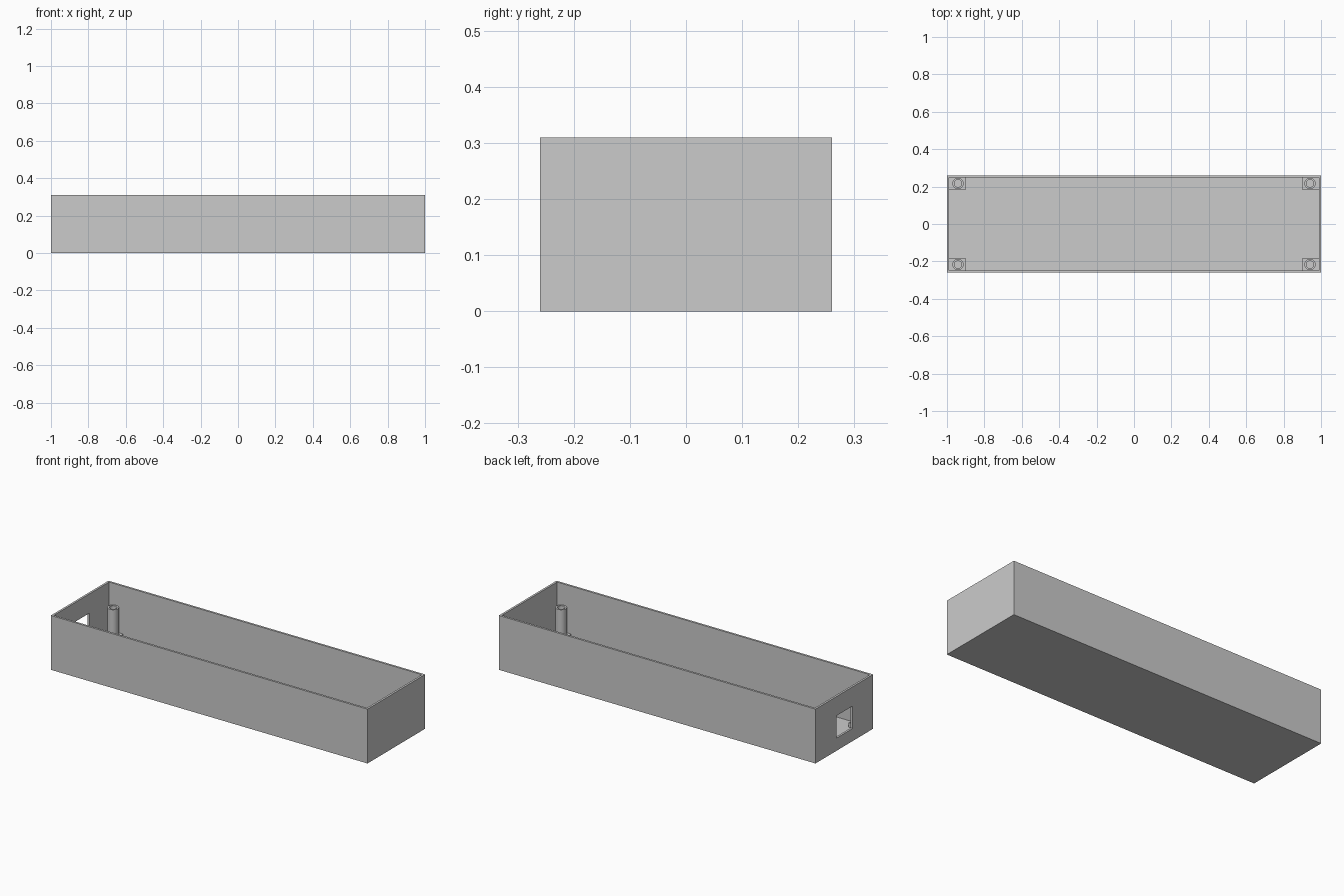
import bpy
import bmesh
from mathutils import Matrix, Vector

LENGTH, WIDTH, HEIGHT = 2.0, 0.52, 0.31
WALL, FLOOR = 0.012, 0.012
PAD_TOP, POST_TOP = 0.037, 0.19

default = bpy.data.objects.get("Cube")
if default:
    bpy.data.objects.remove(default, do_unlink=True)

grey = bpy.data.materials.new("light grey plastic")
grey.use_nodes = True
colour = (0.6, 0.6, 0.6, 1)
grey.diffuse_color = colour
grey.node_tree.nodes["Principled BSDF"].inputs["Base Color"].default_value = colour


def add_object(name, bm):
    bmesh.ops.recalc_face_normals(bm, faces=bm.faces)
    mesh = bpy.data.meshes.new(name)
    bm.to_mesh(mesh)
    bm.free()
    mesh.materials.append(grey)
    obj = bpy.data.objects.new(name, mesh)
    bpy.context.collection.objects.link(obj)
    return obj


def box(name, low, high):
    low, high = Vector(low), Vector(high)
    bm = bmesh.new()
    matrix = Matrix.Translation((low + high) / 2) @ Matrix.Diagonal((*(high - low), 1))
    bmesh.ops.create_cube(bm, size=1, matrix=matrix)
    return add_object(name, bm)


def tube(name, x, y, bottom, top, outer, inner, sides=24):
    bm = bmesh.new()
    rings = []
    for radius, z in ((outer, bottom), (outer, top), (inner, top), (inner, bottom)):
        made = bmesh.ops.create_circle(bm, segments=sides, radius=radius,
                                       matrix=Matrix.Translation((x, y, z)))
        rings.append(made["verts"])
    for k, ring in enumerate(rings):
        following = rings[(k + 1) % len(rings)]
        for i in range(sides):
            j = (i + 1) % sides
            bm.faces.new((ring[i], ring[j], following[j], following[i]))
    return add_object(name, bm)


def cut(target, cutter):
    modifier = target.modifiers.new("cut", "BOOLEAN")
    modifier.operation = "DIFFERENCE"
    modifier.solver = "EXACT"
    modifier.object = cutter
    cutter.hide_render = True
    bpy.ops.object.select_all(action="DESELECT")
    bpy.context.view_layer.objects.active = target
    target.select_set(True)
    bpy.ops.object.modifier_apply(modifier=modifier.name)
    bpy.data.objects.remove(cutter, do_unlink=True)


# Open tray with a window in its right end
hx, hy = LENGTH / 2, WIDTH / 2
ix, iy = hx - WALL, hy - WALL
tray = box("tray", (-hx, -hy, 0), (hx, hy, HEIGHT))
cut(tray, box("cavity_cutter", (-ix, -iy, FLOOR), (ix, iy, HEIGHT + 0.1)))
cut(tray, box("window_cutter", (-hx - 0.1, -0.075, 0.072), (-hx + 0.1, 0.07, 0.2)))

# Hollow screw post on a square pad in each corner
posts = []
for sx, side in ((1, "left"), (-1, "right")):
    for sy, end in ((-1, "front"), (1, "back")):
        xs = sorted((sx * 0.9, sx * ix))
        ys = sorted((sy * 0.182, sy * iy))
        box(f"{end}_{side}_pad", (xs[0], ys[0], FLOOR), (xs[1], ys[1], PAD_TOP))
        posts.append(tube(f"{end}_{side}_post", sx * 0.941, sy * 0.217,
                          PAD_TOP, POST_TOP, 0.03, 0.02))

bpy.ops.object.select_all(action="DESELECT")
for post in posts:
    post.select_set(True)
bpy.context.view_layer.objects.active = posts[0]
bpy.ops.object.shade_smooth_by_angle()
